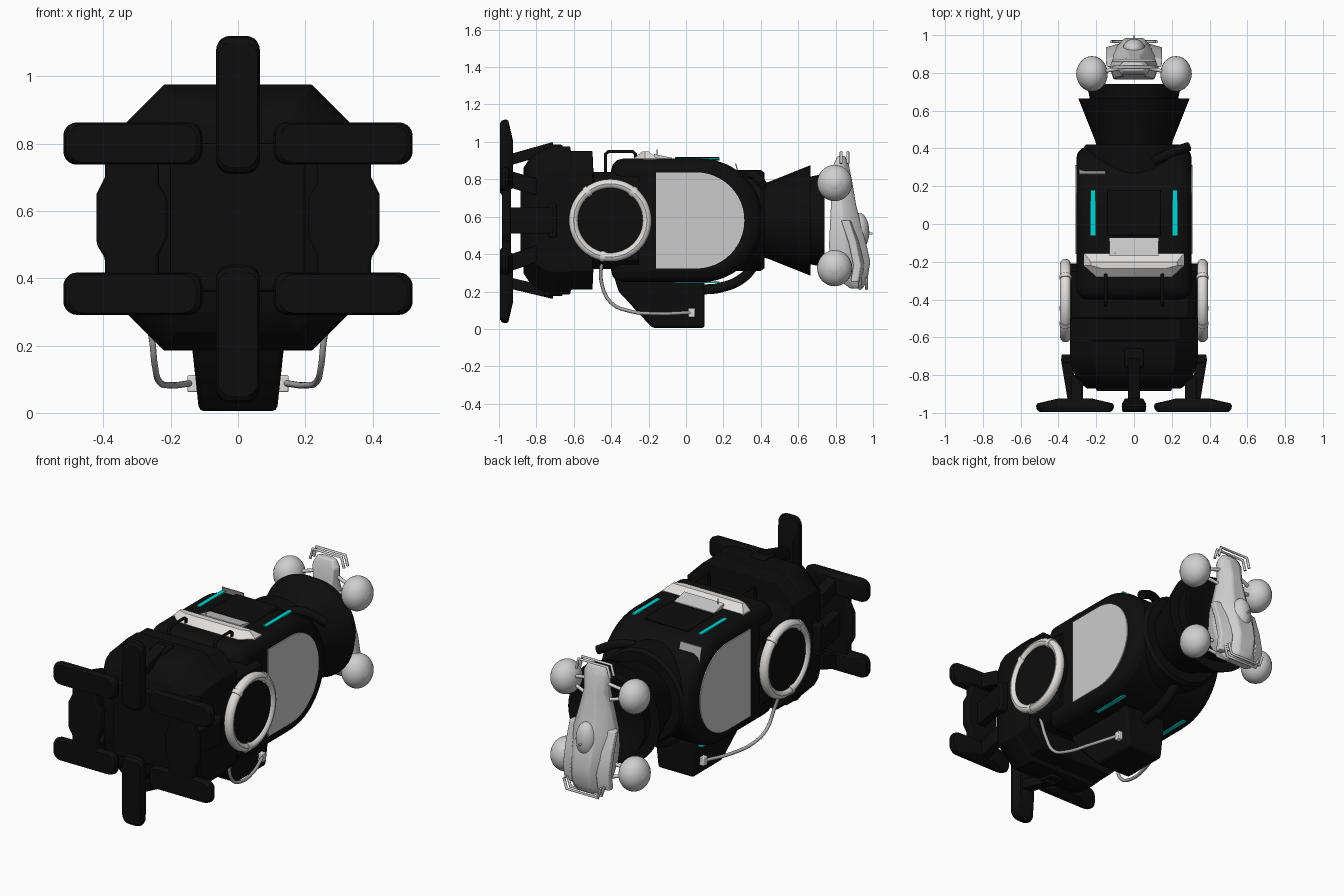
import bpy, bmesh, math
from mathutils import Vector, Matrix

if "Cube" in bpy.data.objects:
    bpy.data.objects.remove(bpy.data.objects["Cube"])

ZC = 0.58  # height of the main axis


def material(name, rgb):
    m = bpy.data.materials.new(name)
    m.diffuse_color = (*rgb, 1)
    m.use_nodes = True
    m.node_tree.nodes["Principled BSDF"].inputs["Base Color"].default_value = m.diffuse_color
    return m


BLACK = material("black", (0.004, 0.004, 0.004))
PANEL = material("panel_grey", (0.60, 0.60, 0.60))
WHITE = material("off_white", (0.74, 0.73, 0.72))
BUGGY = material("buggy_grey", (0.62, 0.62, 0.62))
CYAN = material("cyan", (0.0, 0.66, 0.63))
CABLE = material("cable_grey", (0.42, 0.42, 0.42))


def finish(name, bm, mat, bevel=0, seg=2):
    bmesh.ops.recalc_face_normals(bm, faces=bm.faces)
    me = bpy.data.meshes.new(name)
    bm.to_mesh(me)
    bm.free()
    me.materials.append(mat)
    me.shade_smooth()
    me.set_sharp_from_angle(angle=math.radians(32))
    ob = bpy.data.objects.new(name, me)
    bpy.context.collection.objects.link(ob)
    if bevel:
        mod = ob.modifiers.new("bevel", "BEVEL")
        mod.width, mod.segments = bevel, seg
        mod.limit_method, mod.angle_limit = "ANGLE", math.radians(32)
    return ob


def loft(name, rings, mat, bevel=0, seg=2):
    """Skin closed rings of equal length and cap both ends."""
    bm = bmesh.new()
    rows = [[bm.verts.new(p) for p in r] for r in rings]
    n = len(rows[0])
    for a, b in zip(rows, rows[1:]):
        for i in range(n):
            bm.faces.new((a[i], a[(i + 1) % n], b[(i + 1) % n], b[i]))
    bm.faces.new(rows[0])
    bm.faces.new(rows[-1])
    return finish(name, bm, mat, bevel, seg)


def box(name, x, y, z, mat, bevel=0):
    ring = lambda zz: [(x[0], y[0], zz), (x[1], y[0], zz), (x[1], y[1], zz), (x[0], y[1], zz)]
    return loft(name, [ring(z[0]), ring(z[1])], mat, bevel)


def extrude_x(name, profile, x0, x1, mat, bevel=0, seg=2):
    return loft(name, [[(x, y, z) for y, z in profile] for x in (x0, x1)], mat, bevel, seg)


def lathe_y(name, stations, mat, n=48):
    return loft(name, [[(r * math.cos(2 * math.pi * i / n), y, ZC + r * math.sin(2 * math.pi * i / n))
                        for i in range(n)] for y, r in stations], mat)


def tube(name, pts, r, mat, smooth=True):
    cu = bpy.data.curves.new(name, "CURVE")
    cu.dimensions, cu.bevel_depth, cu.bevel_resolution = "3D", r, 3
    cu.use_fill_caps = True
    sp = cu.splines.new("BEZIER" if smooth else "POLY")
    store = sp.bezier_points if smooth else sp.points
    store.add(len(pts) - 1)
    for p, c in zip(store, pts):
        if smooth:
            p.co = c
            p.handle_left_type = p.handle_right_type = "AUTO"
        else:
            p.co = (*c, 1)
    cu.materials.append(mat)
    ob = bpy.data.objects.new(name, cu)
    bpy.context.collection.objects.link(ob)
    bpy.ops.object.select_all(action="DESELECT")
    ob.select_set(True)
    bpy.context.view_layer.objects.active = ob
    bpy.ops.object.convert(target="MESH")
    return ob


def ball(name, c, size, mat, u=24):
    bm = bmesh.new()
    mtx = Matrix.Translation(c) @ Matrix.Diagonal((*size, 1))
    bmesh.ops.create_uvsphere(bm, u_segments=u, v_segments=16, radius=1, matrix=mtx)
    return finish(name, bm, mat)


def d_shape(y0, yc, r, n=24):
    """Side outline: straight at y0, half round beyond yc."""
    arc = [(yc + r * math.sin(math.pi * i / n), ZC - r * math.cos(math.pi * i / n)) for i in range(n + 1)]
    return [(y0, ZC - r)] + arc + [(y0, ZC + r)]


def octagon(y, sx, sz, c):
    q = [(sx, sz - c), (sx - c, sz), (c - sx, sz), (-sx, sz - c),
         (-sx, c - sz), (c - sx, -sz), (sx - c, -sz), (sx, c - sz)]
    return [(x, y, ZC + z) for x, z in q]


# main body with rounded rear end
extrude_x("main_body", d_shape(-0.40, 0.08, 0.33), -0.305, 0.305, BLACK, 0.06, 3)
lathe_y("rear_collar", [(0.2, 0.27), (0.40, 0.27), (0.42, 0.255), (0.42, 0.19)], BLACK)
# flared rear nozzle
lathe_y("nozzle_flare", [(0.38, 0.19), (0.44, 0.205), (0.665, 0.295), (0.665, 0.225)], BLACK)
lathe_y("nozzle_tip", [(0.62, 0.225), (0.74, 0.25), (0.74, 0.22), (0.70, 0.15)], BLACK)

# stepped octagonal front housing
loft("front_housing", [octagon(*s) for s in (
    (-0.87, 0.25, 0.28, 0.11), (-0.83, 0.30, 0.34, 0.12), (-0.76, 0.33, 0.38, 0.12),
    (-0.71, 0.34, 0.395, 0.12), (-0.62, 0.34, 0.395, 0.12), (-0.615, 0.34, 0.37, 0.10),
    (-0.50, 0.34, 0.37, 0.10), (-0.495, 0.33, 0.26, 0.05), (-0.25, 0.33, 0.26, 0.05))], BLACK, 0.008)
box("front_plate", (-0.2, 0.2), (-0.885, -0.86), (0.36, 0.80), BLACK, 0.01)

# lower box
prof = [(-0.41, 0.36), (-0.36, 0.20), (-0.18, 0.005), (0.10, 0.005), (0.10, 0.27), (0.0, 0.36)]
loft("lower_box", [[(s * (0.115 + 0.12 * min(z, 0.26)), y, z) for y, z in prof] for s in (-1, 1)],
     BLACK, 0.015)
tube("lower_pipe", [(0, 0.08, 0.21), (0.0, 0.18, 0.22), (0, 0.30, 0.27), (0, 0.38, 0.36)], 0.028, BLACK)
tube("upper_pipe", [(0.10, 0.33, 0.82), (0.18, 0.37, 0.82), (0.29, 0.41, 0.77)], 0.025, BLACK)


# front pads: wide at the face, narrow at the back
def pad(name, cx, cz, hx, hz, along_x):
    kx, kz = (0.45, 0.75) if along_x else (0.75, 0.45)

    def ring(y, fx, fz, n=6):
        a, b = hx * fx, hz * fz
        r = min(hx, hz) * min(fx, fz) * 0.65
        pts = []
        for q, (sx, sz) in enumerate(((1, 1), (-1, 1), (-1, -1), (1, -1))):
            for i in range(n):
                t = math.pi / 2 * (q + i / (n - 1))
                pts.append((cx + sx * (a - r) + r * math.cos(t), y, cz + sz * (b - r) + r * math.sin(t)))
        return pts
    loft(name, [ring(-0.995, 0.9, 0.9), ring(-0.985, 0.97, 0.97), ring(-0.965, 1, 1), ring(-0.95, 0.97, 0.97),
                ring(-0.925, kx, kz)], BLACK)


def strut(name, a, b, hx, hz):
    loft(name, [[(p[0] + sx * hx, p[1], p[2] + sz * hz)
                 for sx, sz in ((1, 1), (-1, 1), (-1, -1), (1, -1))] for p in (a, b)], BLACK, 0.006)


for tag, s in (("upper", 1), ("lower", -1)):
    cz = ZC - 0.005 + s * 0.34
    pad(tag + "_pad", 0, cz, 0.065, 0.205, False)
    strut(tag + "_pad_strut", (0, -0.94, cz - s * 0.01), (0, -0.71, ZC + s * 0.39), 0.032, 0.03)
    box(tag + "_pad_hinge", (-0.05, 0.05), (-0.76, -0.66), sorted((ZC + s * 0.34, ZC + s * 0.405)), BLACK, 0.008)
for side, s in (("left", -1), ("right", 1)):
    for tag, v in (("upper", 1), ("lower", -1)):
        cz = ZC - 0.003 + v * 0.223
        pad(f"{side}_{tag}_bar_pad", s * 0.312, cz, 0.207, 0.063, True)
        strut(f"{side}_{tag}_bar_strut", (s * 0.30, -0.94, cz), (s * 0.30, -0.80, ZC + v * 0.18), 0.03, 0.045)
    # link between the two bars
    outline = [(0.235, 0.40), (0.395, 0.40), (0.395, 0.46), (0.42, 0.50), (0.42, 0.65),
               (0.395, 0.70), (0.395, 0.76), (0.235, 0.76), (0.235, 0.68), (0.21, 0.64), (0.21, 0.52), (0.235, 0.47)]
    loft(side + "_pad_link", [[(s * x, y, z) for x, z in outline] for y in (-0.985, -0.935)], BLACK, 0.01)
    strut(side + "_pad_strut", (s * 0.32, -0.95, ZC), (s * 0.36, -0.71, ZC), 0.028, 0.07)
    box(side + "_pad_hinge", sorted((s * 0.30, s * 0.385)), (-0.735, -0.69), (0.49, 0.67), BLACK, 0.008)

    # side panel, light stripes and round side hub
    extrude_x(side + "_panel", d_shape(-0.16, 0.055, 0.257), s * 0.302, s * 0.311, PANEL)
    for tag, z in (("top", 0.911), ("bottom", 0.249)):
        box(f"{side}_{tag}_stripe", sorted((s * 0.205, s * 0.23)), (-0.06, 0.18), (z - 0.004, z + 0.004), CYAN)
    circle = [(-0.405 + 0.195 * math.cos(t * math.pi / 24), ZC + 0.195 * math.sin(t * math.pi / 24)) for t in range(48)]
    extrude_x(side + "_hub", circle, s * 0.30, s * 0.375, BLACK)
    bm = bmesh.new()
    rows = []
    for i in range(48):
        t = 2 * math.pi * i / 48
        row = []
        for j in range(12):
            p = 2 * math.pi * j / 12
            r = 0.196 + 0.025 * math.cos(p)
            row.append(bm.verts.new((s * (0.363 + 0.028 * math.sin(p)), -0.405 + r * math.cos(t), ZC + r * math.sin(t))))
        rows.append(row)
    for i in range(48):
        for j in range(12):
            a, b, k = rows[i], rows[(i + 1) % 48], (j + 1) % 12
            bm.faces.new((a[j], b[j], b[k], a[k]))
    finish(side + "_hub_ring", bm, WHITE)
    for k, t in enumerate((0.9, 2.24, 4.5)):
        c = Vector((s * 0.363, -0.405 + 0.196 * math.cos(t), ZC + 0.196 * math.sin(t)))
        d = Vector((0, -math.sin(t), math.cos(t))) * 0.012
        tube(f"{side}_ring_clamp_{k}", [c - d, c + d], 0.031, WHITE, False)

    # hanging cable and its plug
    tube(side + "_cable", [(s * 0.31, -0.45, 0.38), (s * 0.26, -0.45, 0.24), (s * 0.247, -0.40, 0.14),
                           (s * 0.235, -0.30, 0.095), (s * 0.20, -0.14, 0.082), (s * 0.14, 0.03, 0.088)], 0.0095, CABLE)
    box(side + "_cable_plug", sorted((s * 0.12, s * 0.15)), (0.012, 0.048), (0.062, 0.112), WHITE, 0.004)

    # top grab rail
    tube(side + "_grab_rail", [(s * 0.15, -0.43, 0.83), (s * 0.15, -0.43, 0.935), (s * 0.15, -0.415, 0.948),
                               (s * 0.15, -0.285, 0.948), (s * 0.15, -0.27, 0.935), (s * 0.15, -0.27, 0.89)],
         0.009, BLACK, False)

# white bar on top with sloped block behind it
hexagon = lambda k, z, y0, y1: [(-0.20 * k, y0, z), (0.20 * k, y0, z), (0.265 * k, -0.22, z), (0.265 * k, y1, z),
                                (-0.265 * k, y1, z), (-0.265 * k, -0.22, z)]
loft("top_bar", [hexagon(1, 0.895, -0.285, -0.155), hexagon(1, 0.912, -0.28, -0.155),
                 hexagon(0.86, 0.948, -0.235, -0.20)], WHITE)
loft("top_bar_back", [[(-0.13, y, z), (0.13, y, z), (0.13, y2, z2), (-0.13, y2, z2)]
                      for y, z, y2, z2 in ((-0.17, 0.90, -0.075, 0.90), (-0.17, 0.935, -0.075, 0.915))], PANEL)
tube("antenna", [(-0.1, -0.155, 0.90), (-0.1, -0.155, 0.96)], 0.003, CABLE, False)
box("top_hatch", (-0.14, 0.14), (-0.06, 0.18), (0.90, 0.918), BLACK, 0.005)
loft("rear_tag", [[(-0.29, y, z), (-0.15, y, z), (-0.15, y + 0.006, z), (-0.29, y + 0.006, z)]
                  for y, z in ((0.285, 0.80), (0.262, 0.885))], CABLE)

# buggy body, standing on its nose at the rear: height, half width, underside y, roof y
buggy = [(0.215, 0.09, 0.88, 0.945), (0.26, 0.115, 0.82, 0.97), (0.36, 0.125, 0.77, 0.985), (0.45, 0.135, 0.765, 0.965),
         (0.56, 0.13, 0.77, 0.935), (0.66, 0.105, 0.775, 0.91), (0.78, 0.075, 0.78, 0.89),
         (0.88, 0.085, 0.79, 0.87), (0.925, 0.06, 0.81, 0.85)]
loft("buggy_body", [[(-w * 0.8, a, z), (w * 0.8, a, z), (w, a + 0.4 * (b - a), z), (w * 0.85, a + 0.72 * (b - a), z),
                     (w * 0.4, b, z), (-w * 0.4, b, z), (-w * 0.85, a + 0.72 * (b - a), z), (-w, a + 0.4 * (b - a), z)]
                    for z, w, a, b in buggy], BUGGY, 0.008)
ball("buggy_canopy", (0, 0.925, 0.52), (0.06, 0.055, 0.10), BUGGY)
tube("buggy_roof_pin", [(0, 0.94, 0.51), (0, 0.998, 0.51)], 0.006, BUGGY, False)
for name, z, y, w in (("buggy_front_bumper", 0.945, 0.83, 0.11), ("buggy_rear_bumper", 0.215, 0.93, 0.12)):
    for k, dy in enumerate((0, 0.035)):
        m = -0.06 if z > ZC else 0.06
        tube(f"{name}_{k}", [(-w, y + dy, z + m), (-w * 0.85, y + dy, z), (w * 0.85, y + dy, z), (w, y + dy, z + m)],
             0.008, BUGGY, False)
for side, s in (("left", -1), ("right", 1)):
    for tag, z in (("front", 0.78), ("rear", 0.325)):
        ball(f"buggy_{tag}_{side}_wheel", (s * 0.222, 0.795, z), (0.083, 0.094, 0.097), BUGGY)
        ball(f"buggy_{tag}_{side}_hubcap", (s * 0.28, 0.795, z), (0.026, 0.05, 0.05), BUGGY, 16)
        for k, dz in enumerate((-0.035, 0.035)):
            tube(f"buggy_{tag}_{side}_arm_{k}", [(s * 0.05, 0.83, z + dz * 1.5), (s * 0.2, 0.80, z + dz * 0.4)],
                 0.01, BUGGY, False)
    # raised fender along the tail
    loft(f"buggy_{side}_fender", [[(s * 0.08, y, z), (s * 0.15, y - 0.02, z), (s * 0.145, y - 0.06, z), (s * 0.08, y - 0.06, z)]
                                  for y, z in ((0.94, 0.25), (0.955, 0.34), (0.93, 0.46), (0.89, 0.58))], BUGGY, 0.006)
